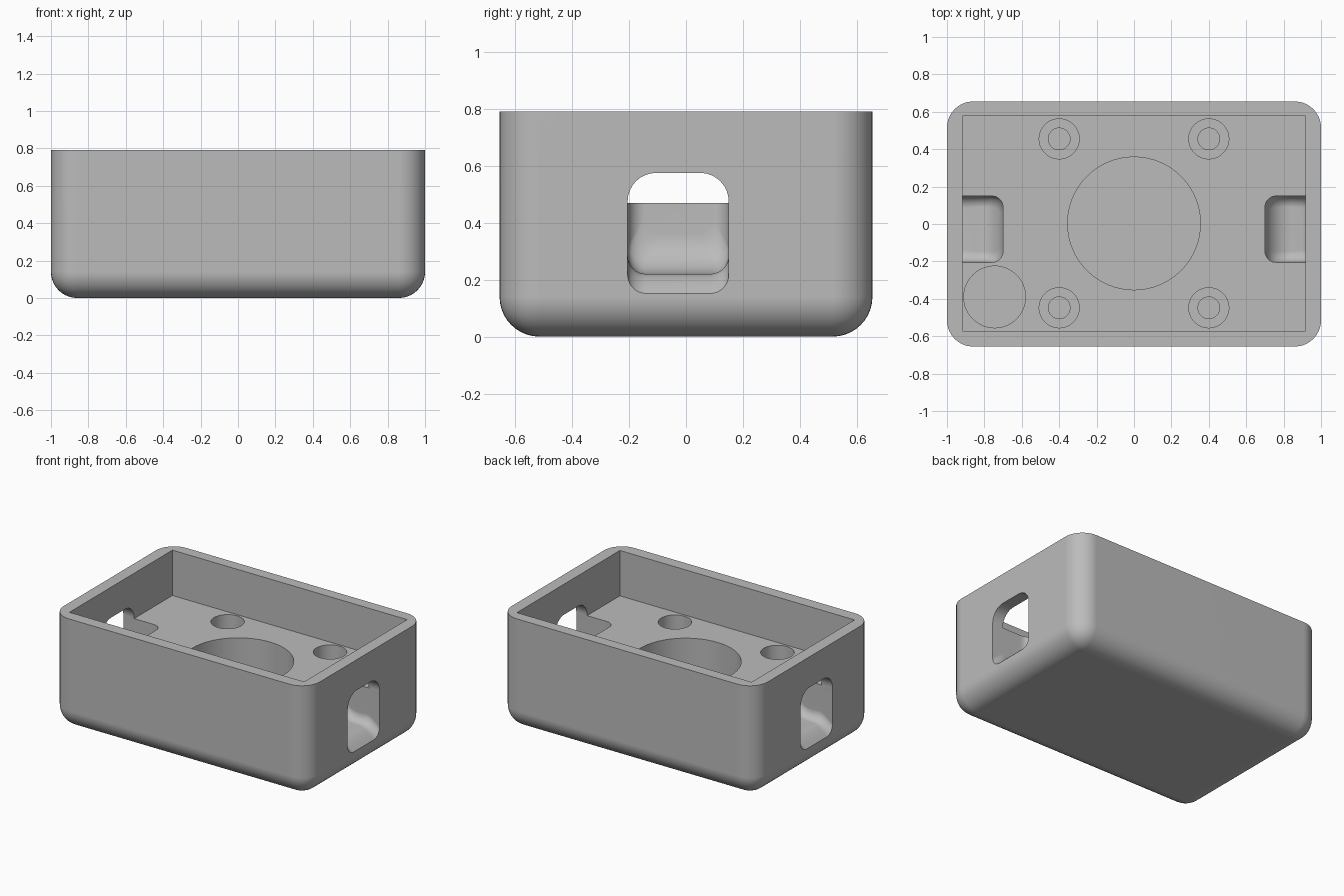
import bpy, bmesh, math

default = bpy.data.objects.get("Cube")
if default:
    bpy.data.objects.remove(default, do_unlink=True)

grey = bpy.data.materials.new("plain grey")
grey.use_nodes = True
grey.diffuse_color = (0.5, 0.5, 0.5, 1)
grey.node_tree.nodes["Principled BSDF"].inputs["Base Color"].default_value = (0.5, 0.5, 0.5, 1)

WIDTH, DEPTH, HEIGHT = 2.0, 1.31, 0.79
FLOOR, FILLET = 0.47, 0.14


def make(name, bm):
    bmesh.ops.recalc_face_normals(bm, faces=bm.faces)
    mesh = bpy.data.meshes.new(name)
    bm.to_mesh(mesh)
    bm.free()
    mesh.materials.append(grey)
    obj = bpy.data.objects.new(name, mesh)
    bpy.context.collection.objects.link(obj)
    return obj


def box(lo, hi):
    bm = bmesh.new()
    bmesh.ops.create_cube(bm, size=1)
    for v in bm.verts:
        v.co = [(a + b) / 2 + c * (b - a) for a, b, c in zip(lo, hi, v.co)]
    return bm


def cylinder(name, x, y, radius, bottom, top):
    bm = bmesh.new()
    bmesh.ops.create_cone(bm, cap_ends=True, segments=64, radius1=radius,
                          radius2=radius, depth=top - bottom)
    bmesh.ops.translate(bm, verts=bm.verts, vec=(x, y, (top + bottom) / 2))
    return make(name, bm)


def section(x, inset, bottom, r_bottom):
    """Rounded rectangle across the cable slot at one x."""
    y0, y1, top, r_top, steps = -0.205 + inset, 0.15 - inset, 0.575, 0.1, 8
    corners = ((y1 - r_top, top - r_top, r_top), (y0 + r_top, top - r_top, r_top),
               (y0 + r_bottom, bottom + r_bottom, r_bottom),
               (y1 - r_bottom, bottom + r_bottom, r_bottom))
    points = []
    for i, (cy, cz, r) in enumerate(corners):
        for k in range(steps + 1):
            a = (i + k / steps) * math.pi / 2
            points.append((x, cy + r * math.cos(a), cz + r * math.sin(a)))
    return points


def cable_slot(name, side):
    # Curved rise at the inner end, level floor, then a flare through the wall
    stations = []
    for k in range(9):
        a = k / 8 * math.pi / 2
        x = 0.84 - FILLET * math.cos(a)
        dx = max(0, 0.76 - x)
        inset = 0.06 - math.sqrt(max(0, 0.06 ** 2 - dx ** 2))
        stations.append((x, inset, 0.36 - FILLET * math.sin(a), 0.06))
    for k in range(7):
        t = k / 6
        stations.append((0.9 + 0.12 * t, 0, 0.22 - 0.09 * t ** 1.5, 0.065))
    bm = bmesh.new()
    rings = [[bm.verts.new((side * p[0], p[1], p[2])) for p in section(*s)]
             for s in stations]
    for a, b in zip(rings, rings[1:]):
        for i in range(len(a)):
            j = (i + 1) % len(a)
            bm.faces.new((a[i], a[j], b[j], b[i]))
    bm.faces.new(rings[0])
    bm.faces.new(rings[-1])
    return make(name, bm)


# Outer body with rounded uprights and bottom edges
bm = box((-WIDTH / 2, -DEPTH / 2, 0), (WIDTH / 2, DEPTH / 2, HEIGHT))
edges = [e for e in bm.edges if min(v.co.z for v in e.verts) < 0.01]
bmesh.ops.bevel(bm, geom=edges, offset=FILLET, segments=10, profile=0.5, affect='EDGES')
body = make("enclosure_body", bm)

# Cutters: open tray, round wells, stepped screw holes and side slots
cutters = [make("tray_cutter", box((-0.916, -0.571, FLOOR), (0.916, 0.577, 1)))]
cutters.append(cylinder("centre_well_cutter", 0, 0.003, 0.355, 0.1, 0.6))
cutters.append(cylinder("corner_well_cutter", -0.745, -0.39, 0.165, 0.15, 0.6))
for x in (-0.4, 0.4):
    for y in (-0.448, 0.455):
        cutters.append(cylinder("screw_head_cutter", x, y, 0.107, 0.25, 0.6))
        cutters.append(cylinder("screw_shank_cutter", x, y, 0.058, 0.1, 0.55))
for side, label in ((-1, "right"), (1, "left")):
    cutters.append(cable_slot(label + "_slot_cutter", side))

for cutter in cutters:
    cutter.hide_render = True
    mod = body.modifiers.new(cutter.name, 'BOOLEAN')
    mod.operation = 'DIFFERENCE'
    mod.solver = 'EXACT'
    mod.object = cutter

# Apply the cuts, then remove the helpers
bpy.ops.object.select_all(action='DESELECT')
body.select_set(True)
bpy.context.view_layer.objects.active = body
for mod in list(body.modifiers):
    bpy.ops.object.modifier_apply(modifier=mod.name)
for cutter in cutters:
    bpy.data.objects.remove(cutter, do_unlink=True)

bpy.ops.object.shade_smooth_by_angle(angle=math.radians(30))
weighted = body.modifiers.new("even_shading", 'WEIGHTED_NORMAL')
weighted.keep_sharp = True
